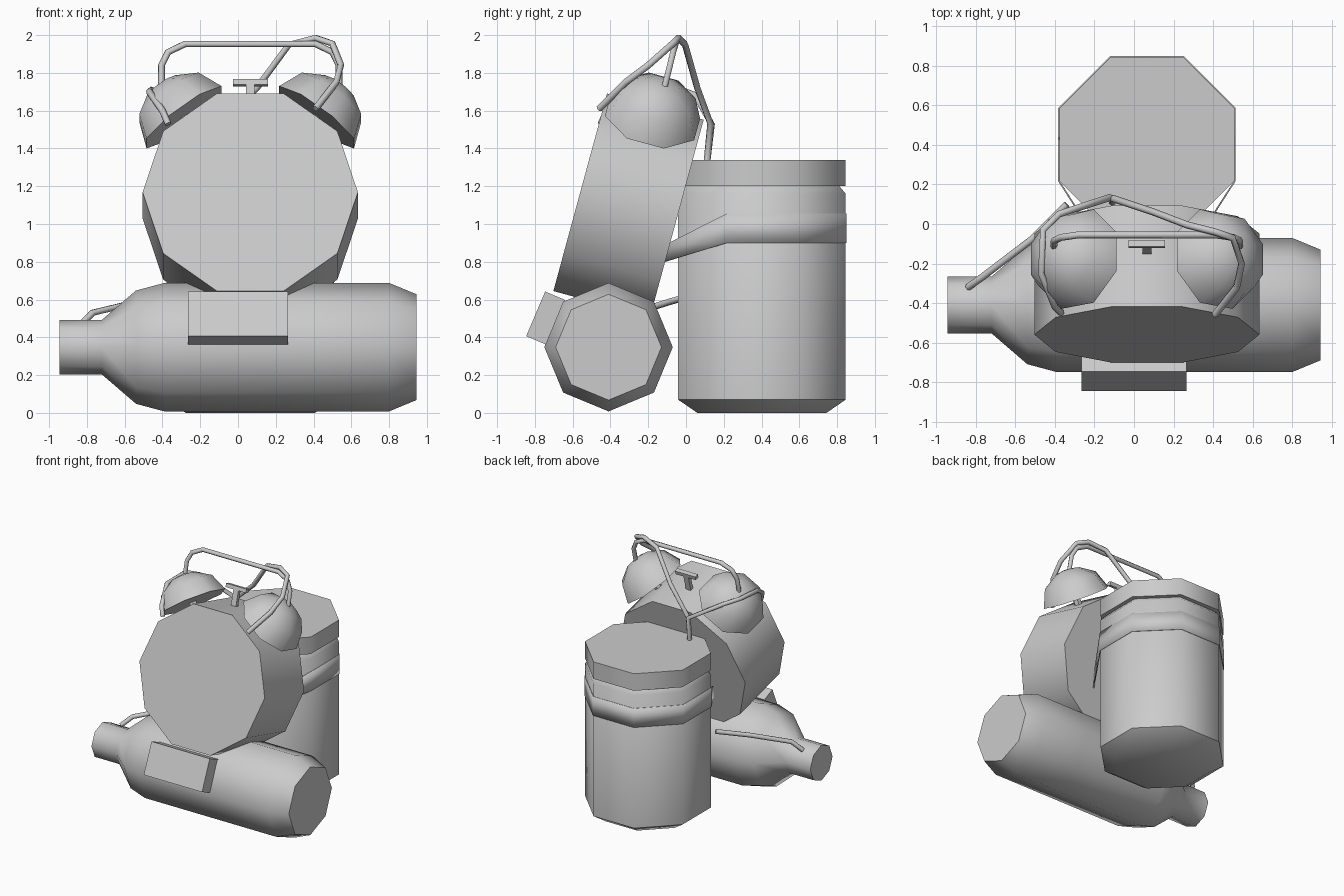
import bpy, bmesh, math
from mathutils import Matrix, Vector

cube = bpy.data.objects.get("Cube")
if cube:
    bpy.data.objects.remove(cube, do_unlink=True)

grey = bpy.data.materials.new("plain_grey")
grey.use_nodes = True
grey.diffuse_color = (0.6, 0.6, 0.6, 1)
grey.node_tree.nodes["Principled BSDF"].inputs["Base Color"].default_value = (0.6, 0.6, 0.6, 1)

MID = 0.065  # shared centre line of clock and jar
meshes = []


def add_mesh(name, bm):
    bmesh.ops.recalc_face_normals(bm, faces=bm.faces)
    mesh = bpy.data.meshes.new(name)
    bm.to_mesh(mesh)
    bm.free()
    mesh.materials.append(grey)
    obj = bpy.data.objects.new(name, mesh)
    bpy.context.collection.objects.link(obj)
    meshes.append(obj)
    return obj


def lathe(name, profile, sides, matrix, phase=0.0):
    """Revolve (radius, height) pairs round local z and cap both ends."""
    bm = bmesh.new()
    rings = []
    for r, h in profile:
        angles = [phase + math.tau * i / sides for i in range(sides)]
        rings.append([bm.verts.new(matrix @ Vector((r * math.cos(a), r * math.sin(a), h)))
                      for a in angles])
    for low, high in zip(rings, rings[1:]):
        for i in range(sides):
            j = (i + 1) % sides
            bm.faces.new((low[i], low[j], high[j], high[i]))
    bm.faces.new(rings[0])
    bm.faces.new(rings[-1])
    return add_mesh(name, bm)


def box(name, size, matrix):
    bm = bmesh.new()
    bmesh.ops.create_cube(bm, size=1, matrix=matrix @ Matrix.Diagonal((*size, 1)))
    return add_mesh(name, bm)


def tube(name, points, radius=0.018):
    curve = bpy.data.curves.new(name, "CURVE")
    curve.dimensions = "3D"
    curve.bevel_depth = radius
    curve.bevel_resolution = 1
    curve.use_fill_caps = True
    spline = curve.splines.new("POLY")
    spline.points.add(len(points) - 1)
    for p, co in zip(spline.points, points):
        p.co = (*co, 1)
    curve.materials.append(grey)
    obj = bpy.data.objects.new(name, curve)
    bpy.context.collection.objects.link(obj)


def turn(degrees, axis):
    return Matrix.Rotation(math.radians(degrees), 4, axis)


# Bottle lying along x
lathe("bottle", [(0.145, -0.945), (0.145, -0.72), (0.30, -0.54), (0.34, -0.39),
                 (0.34, 0.40), (0.34, 0.80), (0.28, 0.945)], 8,
      Matrix.Translation((0, -0.41, 0.348)) @ turn(90, "Y"))

# Label block on the bottle front
box("front_block", (0.53, 0.115, 0.257),
    Matrix.Translation((0, -0.743, 0.502)) @ turn(-23, "X"))

# Jar and its lid
jar = Matrix.Translation((MID, 0.402, 0))
eighth = math.pi / 8
lathe("jar_body", [(0.37, 0), (0.48, 0.07), (0.48, 1.16), (0.44, 1.205)], 8, jar, eighth)
lathe("jar_lid", [(0.48, 1.2), (0.48, 1.34)], 8, jar, eighth)

# Strap round the jar, both ends running forward to the back of the clock
path = [(-0.235, -0.11, 0.80, 0.89)]
for k in (4, 3, 2, 1, 0, -1):
    a = eighth + k * math.pi / 4
    path.append((0.482 * math.cos(a), 0.402 + 0.482 * math.sin(a), 0.90, 1.055))
path = path[:-1]
path = [path[0]] + [p for p in path[1:] if p[1] > 0.2]
half = math.sin(eighth) * 0.482
wide = math.cos(eighth) * 0.482
path = [path[0]] + [(x, y, 0.90, 1.055) for x, y in
                    ((-wide, 0.402 - half), (-wide, 0.402 + half), (-half, 0.402 + wide))]
path += [(-x, y, low, high) for x, y, low, high in reversed(path)]
bm = bmesh.new()
edges = [(bm.verts.new((MID + x, y, low)), bm.verts.new((MID + x, y, high)))
         for x, y, low, high in path]
for a, b in zip(edges, edges[1:]):
    bm.faces.new((a[0], b[0], b[1], a[1]))
strap = add_mesh("jar_strap", bm)
solid = strap.modifiers.new("thickness", "SOLIDIFY")
solid.thickness = 0.008
solid.offset = 0

# Clock leaning back: local y runs up the dial, local z points out of it
clock = Matrix.Translation((MID, -0.56, 1.168)) @ turn(74.8, "X")
lathe("clock_body", [(0.57, -0.53), (0.57, 0)], 10, clock)

# Bells on stems, one on each upper facet
for side, label in ((-1, "right"), (1, "left")):
    axis = Vector((side * 0.588, 0.81, 0))
    seat = clock @ Matrix.Translation(axis * 0.597 + Vector((0, 0, -0.265)))
    seat = seat @ axis.to_track_quat("Z", "Y").to_matrix().to_4x4()
    lathe(label + "_bell", [(0.265, 0), (0.21, 0.135), (0.10, 0.205), (0.03, 0.22)],
          8, seat, eighth)
    lathe(label + "_bell_stem", [(0.03, -0.08), (0.03, 0.02)], 6, seat)

# Button on top of the clock
box("button_stem", (0.045, 0.16, 0.03), clock @ Matrix.Translation((0, 0.60, -0.29)))
box("button_bar", (0.185, 0.03, 0.035), clock @ Matrix.Translation((0, 0.68, -0.29)))

# Carrying handle from bell to bell
handle = [(-0.47, -0.125, 1.68), (-0.47, -0.085, 1.84), (-0.435, -0.068, 1.91),
          (-0.345, -0.055, 1.953)]
handle += [(-x, y, z) for x, y, z in reversed(handle)]
tube("clock_handle", [(MID + x, y, z) for x, y, z in handle])

# Wires linking bells, jar and bottle
tube("left_bell_wire", [(0.41, -0.46, 1.61), (0.52, -0.32, 1.75), (0.545, -0.2, 1.84),
                        (0.50, -0.07, 1.955), (0.41, -0.04, 1.985), (0.27, -0.005, 1.95),
                        (0.10, 0.06, 1.72), (-0.11, 0.13, 1.53), (-0.11, 0.11, 1.32)])
tube("right_bell_wire", [(-0.37, -0.45, 1.53), (-0.40, -0.42, 1.60), (-0.47, -0.25, 1.70),
                         (-0.46, -0.03, 1.71), (-0.38, 0.05, 1.68), (-0.12, 0.135, 1.53),
                         (-0.11, 0.11, 1.32)])
tube("bottle_wire", [(-0.84, -0.32, 0.46), (-0.77, -0.27, 0.53), (-0.52, -0.08, 0.59),
                     (-0.34, 0.10, 0.64)])

# Soft shading with crisp rims
bpy.ops.object.select_all(action="DESELECT")
for obj in meshes:
    obj.select_set(True)
bpy.context.view_layer.objects.active = meshes[0]
bpy.ops.object.shade_smooth_by_angle(angle=math.radians(50))
